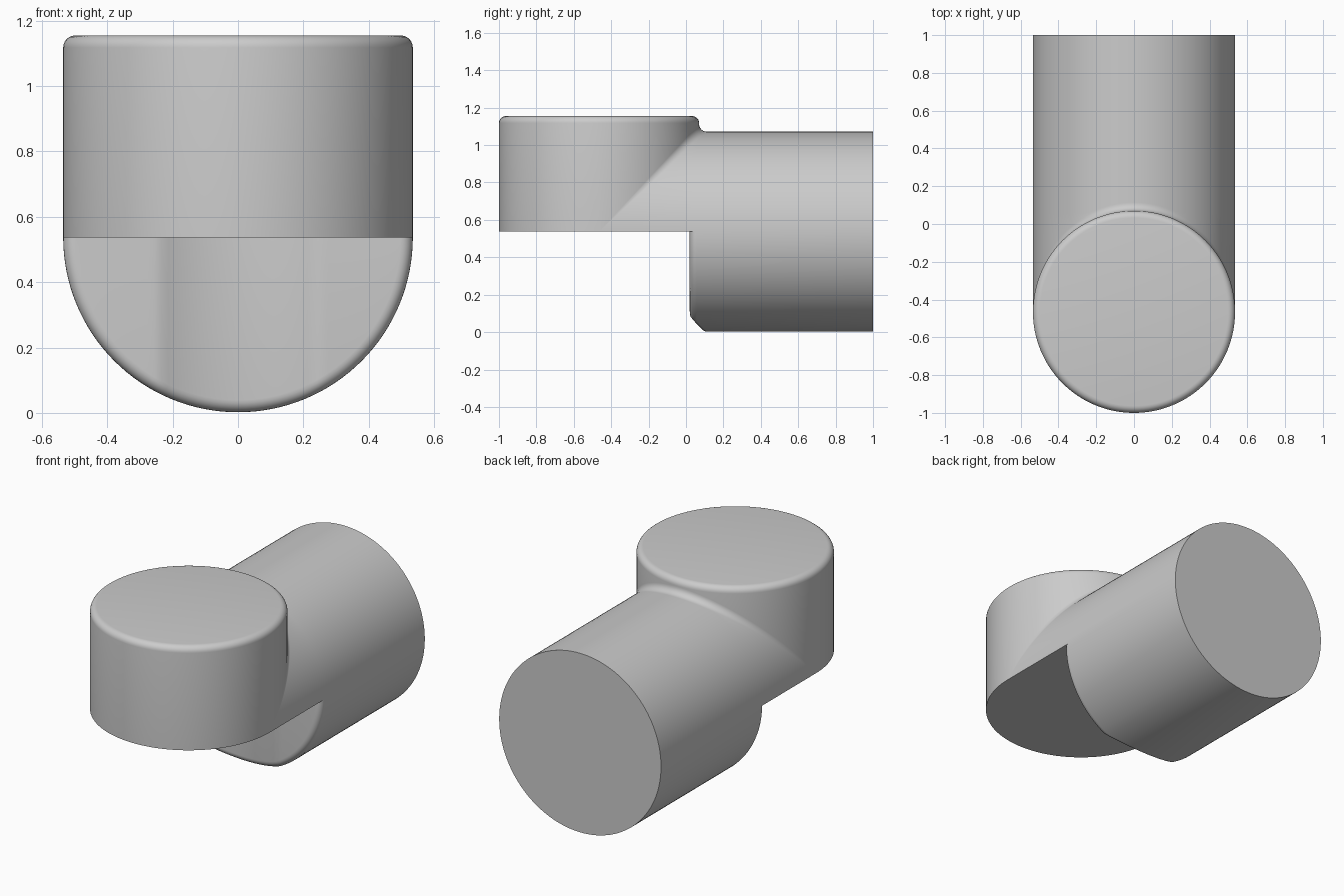
import bpy, bmesh
from math import sin, cos, pi, sqrt, radians

if "Cube" in bpy.data.objects:
    bpy.data.objects.remove(bpy.data.objects["Cube"])

R = 0.535          # radius of both the barrel and the cap
YC, ZC = -0.465, 0.537   # cap axis position in y, barrel axis height
ZT = 1.155         # top of the cap
B = 0.037          # edge rounding
N, A = 64, 6       # segments per half turn, segments per rounding


def front(x):
    """Lower front face: flat, with a shallow groove following the cap."""
    return max(0.02, YC + sqrt(max(0.542 ** 2 - x * x, 0)))


def upper_column(t):
    S, C = sin(t), max(cos(t), 0)
    x, s, d = R * S, R * C, 0.04 * C
    # back cap, upper barrel
    p = [(0, 1, ZC), (x, 1, ZC + s),
         (x, max(front(x) + B, YC + s + d), ZC + s)]
    # fillet between barrel and cap
    for k in range(A + 1):
        a = k / A * pi / 2
        p.append((x, YC + s + d * (1 - sin(a)), ZC + s + d * (1 - cos(a))))
    # rounded cap top, back half then front half
    rim = []
    for k in range(A + 1):
        a = k / A * pi / 2
        rim.append((R - B + B * cos(a), ZT - B + B * sin(a)))
    p += [(q * S, YC + q * C, z) for q, z in rim]
    p.append((0, YC, ZT))
    p += [(q * S, YC - q * C, z) for q, z in reversed(rim)]
    # front wall and underside
    p += [(x, YC - s, ZC), (x, YC, ZC), (x, front(x) + B, ZC)]
    return p


def lower_column(t):
    S, C = sin(t), max(cos(t), 0)
    q = R - B
    # grooved front face, rounded rim, lower barrel, back cap
    p = [(q * S, front(q * S), ZC)]
    for k in range(A, -1, -1):
        a = k / A * pi / 2
        q = R - B + B * cos(a)
        p.append((q * S, front(q * S) + B * (1 - sin(a)), ZC - q * C))
    p += [(R * S, 1, ZC - R * C), (0, 1, ZC)]
    return p


def loft(bm, column):
    cols = [[bm.verts.new(p) for p in column(-pi / 2 + pi * i / N)]
            for i in range(N + 1)]
    for c0, c1 in zip(cols, cols[1:]):
        for j in range(len(c0) - 1):
            bm.faces.new((c0[j], c0[j + 1], c1[j + 1], c1[j]))


bm = bmesh.new()
loft(bm, upper_column)
loft(bm, lower_column)
bmesh.ops.remove_doubles(bm, verts=bm.verts, dist=0.0002)
mesh = bpy.data.meshes.new("elbow_body")
bm.to_mesh(mesh)
bm.free()
obj = bpy.data.objects.new("elbow_body", mesh)
bpy.context.collection.objects.link(obj)
bpy.context.view_layer.objects.active = obj
obj.select_set(True)
bpy.ops.object.shade_smooth_by_angle(angle=radians(30))
